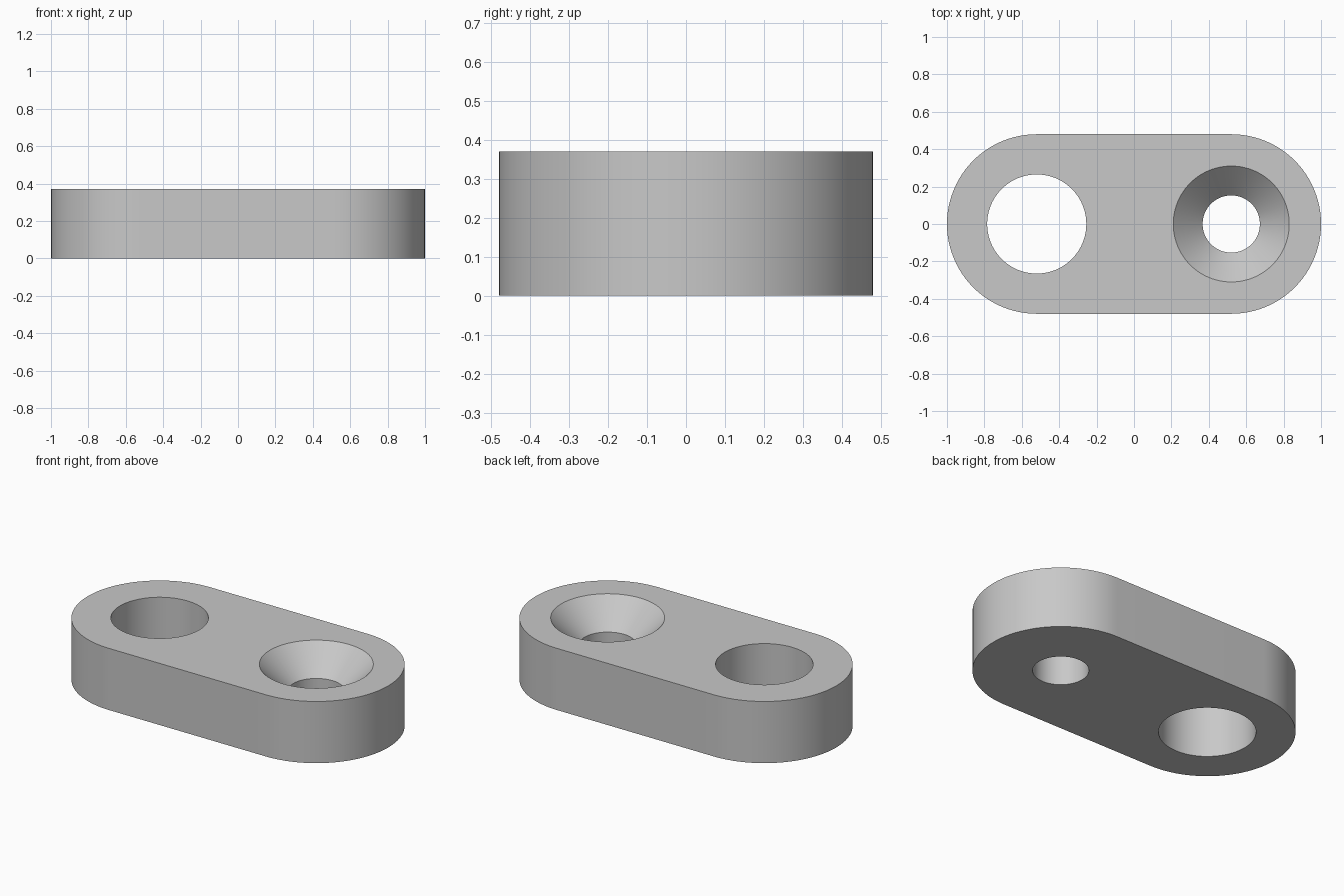
import bpy, bmesh, math

if "Cube" in bpy.data.objects:
    bpy.data.objects.remove(bpy.data.objects["Cube"])

HEIGHT = 0.37
CENTRE = 0.52      # distance of each hole and rounded end from the middle
END_RADIUS = 0.48
SEGMENTS = 96


def arc(cx, radius, start, sweep, steps):
    return [(cx + radius * math.cos(start + sweep * i / steps),
             radius * math.sin(start + sweep * i / steps)) for i in range(steps + 1)]


def stacked_solid(name, outlines):
    """Closed solid lofted through (z, outline points) pairs."""
    bm = bmesh.new()
    rings = [[bm.verts.new((x, y, z)) for x, y in pts] for z, pts in outlines]
    n = len(rings[0])
    for low, high in zip(rings, rings[1:]):
        for i in range(n):
            j = (i + 1) % n
            bm.faces.new((low[i], low[j], high[j], high[i]))
    bm.faces.new(rings[0][::-1])
    bm.faces.new(rings[-1])
    bmesh.ops.recalc_face_normals(bm, faces=bm.faces)
    mesh = bpy.data.meshes.new(name)
    bm.to_mesh(mesh)
    bm.free()
    obj = bpy.data.objects.new(name, mesh)
    bpy.context.collection.objects.link(obj)
    return obj


def hole_cutter(name, cx, profile):
    """Round cutter from (z, radius) pairs."""
    return stacked_solid(name, [(z, arc(cx, r, 0, 2 * math.pi, SEGMENTS)[:-1])
                                for z, r in profile])


# Plate with two rounded ends
outline = (arc(CENTRE, END_RADIUS, -math.pi / 2, math.pi, SEGMENTS // 2)
           + arc(-CENTRE, END_RADIUS, math.pi / 2, math.pi, SEGMENTS // 2))
plate = stacked_solid("link_plate", [(0, outline), (HEIGHT, outline)])

grey = bpy.data.materials.new("plain_grey")
grey.diffuse_color = (0.58, 0.58, 0.58, 1)
grey.use_nodes = True
grey.node_tree.nodes["Principled BSDF"].inputs["Base Color"].default_value = grey.diffuse_color
plate.data.materials.append(grey)

# Straight hole on the left, countersunk screw hole on the right
cutters = [
    hole_cutter("straight_hole_cutter", -CENTRE, [(-0.1, 0.265), (HEIGHT + 0.1, 0.265)]),
    hole_cutter("countersink_cutter", CENTRE,
                [(-0.1, 0.153), (HEIGHT - 0.157, 0.153), (HEIGHT + 0.05, 0.36)]),
]
for cutter in cutters:
    cutter.data.materials.append(grey)
    cut = plate.modifiers.new(cutter.name, 'BOOLEAN')
    cut.operation = 'DIFFERENCE'
    cut.solver = 'EXACT'
    cut.object = cutter

bpy.context.view_layer.objects.active = plate
plate.select_set(True)
for mod in list(plate.modifiers):
    bpy.ops.object.modifier_apply(modifier=mod.name)
for cutter in cutters:
    bpy.data.objects.remove(cutter)

# Smooth round walls, crisp rims
bpy.ops.object.shade_smooth_by_angle(angle=math.radians(30))
